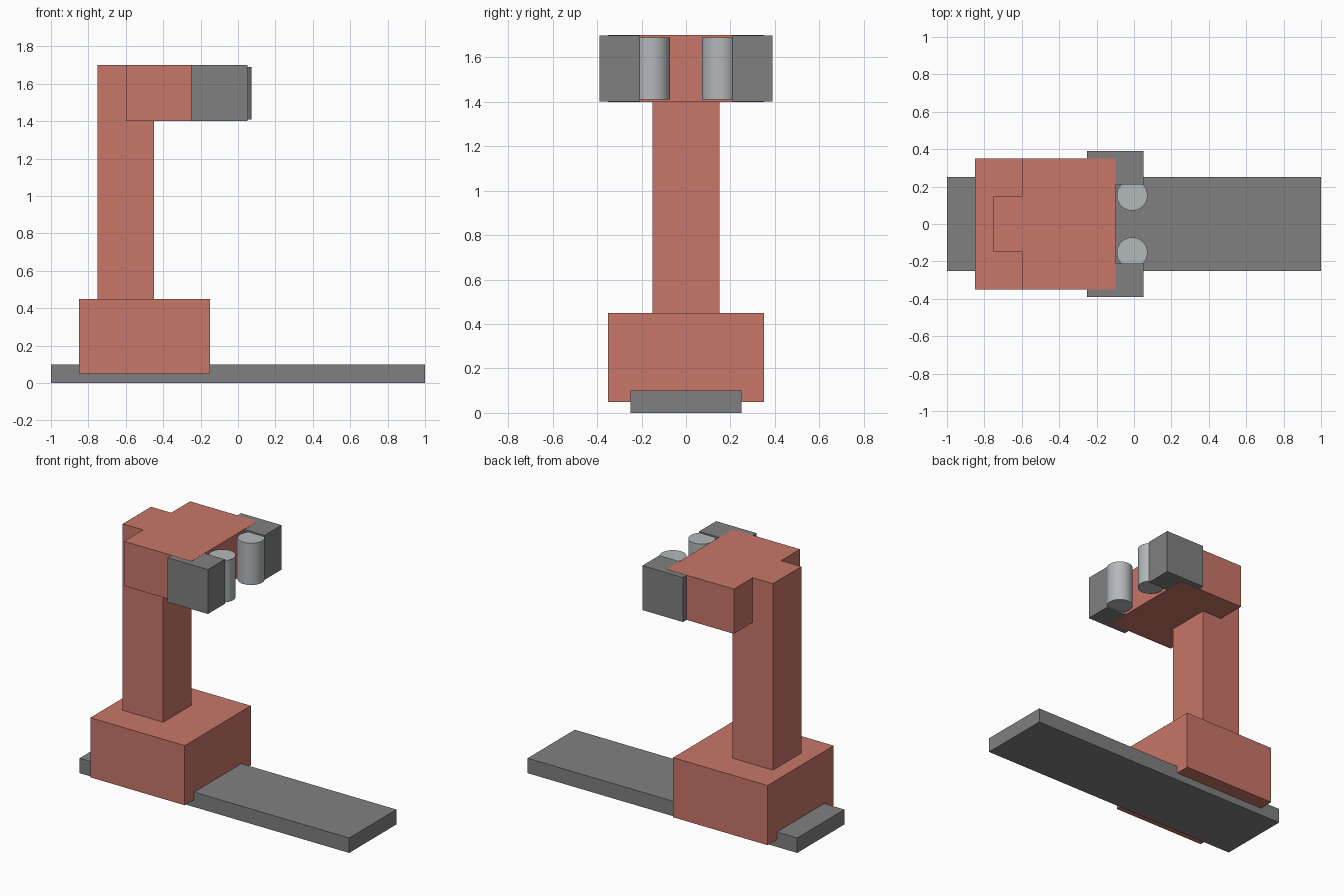
import bpy
import math

if "Cube" in bpy.data.objects:
    bpy.data.objects.remove(bpy.data.objects["Cube"], do_unlink=True)


def make_material(name, rgb):
    mat = bpy.data.materials.new(name)
    mat.use_nodes = True
    color = (*rgb, 1.0)
    mat.diffuse_color = color
    mat.node_tree.nodes["Principled BSDF"].inputs["Base Color"].default_value = color
    return mat


def box(name, low, high, mat):
    """Axis-aligned box between two corners."""
    centre = [(a + b) / 2 for a, b in zip(low, high)]
    bpy.ops.mesh.primitive_cube_add(size=1, location=centre)
    obj = bpy.context.object
    obj.name = name
    obj.scale = [b - a for a, b in zip(low, high)]
    bpy.ops.object.transform_apply(location=False, rotation=False, scale=True)
    obj.data.materials.append(mat)
    return obj


def roller(name, location, radius, height, mat):
    bpy.ops.mesh.primitive_cylinder_add(
        vertices=32, radius=radius, depth=height, location=location)
    obj = bpy.context.object
    obj.name = name
    obj.data.materials.append(mat)
    bpy.ops.object.shade_smooth_by_angle(angle=math.radians(30))
    return obj


red = make_material("salmon red", (0.58, 0.18, 0.138))
grey = make_material("mid grey", (0.216, 0.216, 0.216))
steel = make_material("light steel", (0.45, 0.48, 0.49))

# Floor rail and the carriage straddling it
box("rail", (-1, -0.25, 0), (1, 0.25, 0.1), grey)
box("carriage", (-0.85, -0.35, 0.05), (-0.15, 0.35, 0.45), red)

# Upright column and overhanging head
box("column", (-0.75, -0.15, 0.45), (-0.45, 0.15, 1.7), red)
box("head", (-0.6, -0.35, 1.4), (-0.1, 0.35, 1.7), red)

# Mirrored gripper jaws, each with a vertical roller
for side, s in (("right", -1), ("left", 1)):
    y_low, y_high = sorted((s * 0.21, s * 0.39))
    box(side + "_jaw", (-0.25, y_low, 1.401), (0.05, y_high, 1.699), grey)
    roller(side + "_roller", (-0.01, s * 0.153, 1.55), 0.082, 0.28, steel)
